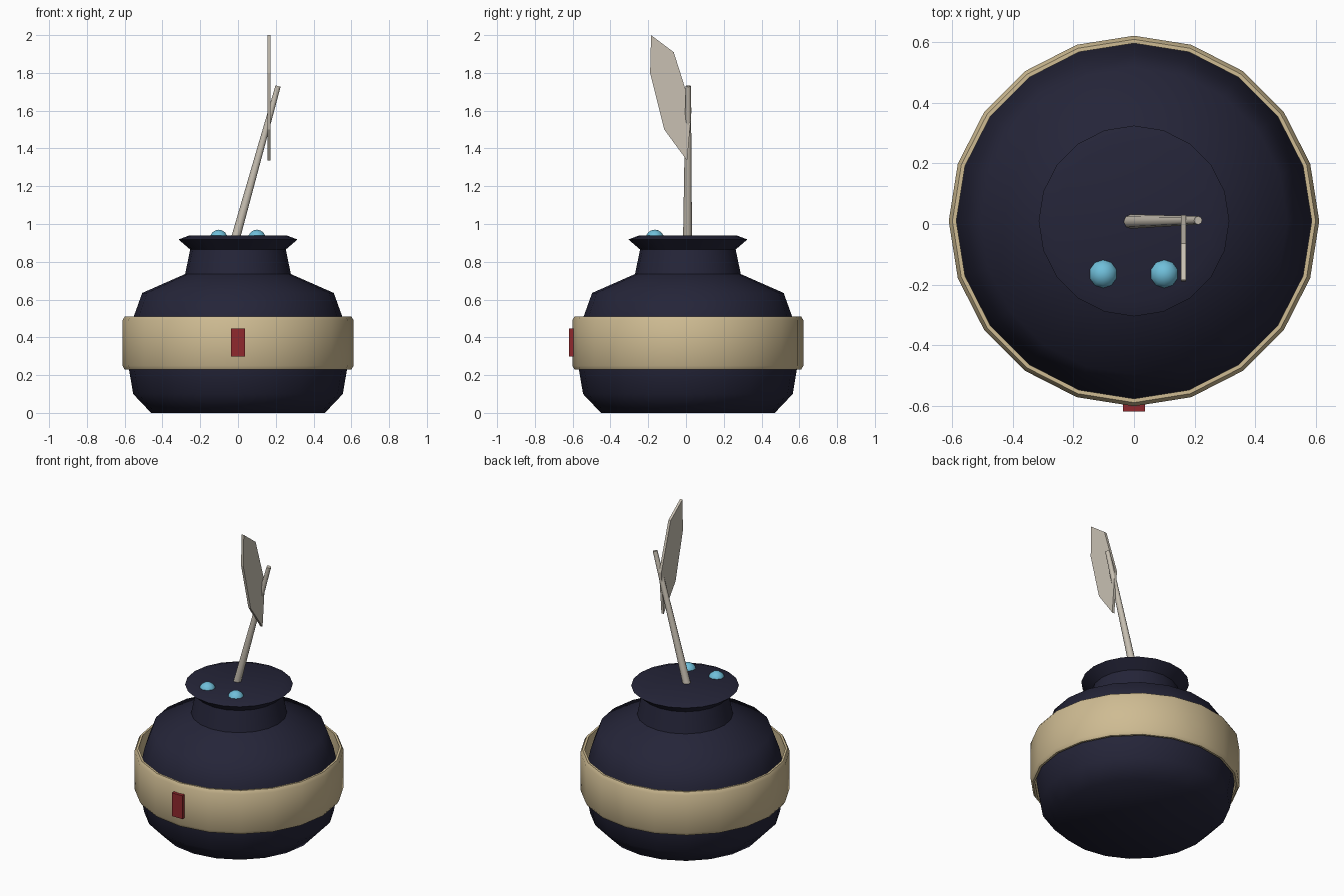
import bpy, math
from mathutils import Vector

if "Cube" in bpy.data.objects:
    bpy.data.objects.remove(bpy.data.objects["Cube"])

SIDES = 20
CY = 0.01  # pot axis in y


def material(name, rgb):
    m = bpy.data.materials.new(name)
    m.diffuse_color = (*rgb, 1)
    m.use_nodes = True
    m.node_tree.nodes["Principled BSDF"].inputs["Base Color"].default_value = m.diffuse_color
    return m


navy = material("navy", (0.018, 0.018, 0.04))
tan = material("tan", (0.62, 0.50, 0.29))
bone = material("bone", (0.58, 0.53, 0.45))
red = material("red", (0.28, 0.022, 0.026))
blue = material("sky_blue", (0.16, 0.52, 0.70))


def finish(ob, mat, angle=None):
    ob.data.materials.clear()
    ob.data.materials.append(mat)
    if angle:
        bpy.ops.object.select_all(action='DESELECT')
        ob.select_set(True)
        bpy.context.view_layer.objects.active = ob
        bpy.ops.object.shade_smooth_by_angle(angle=math.radians(angle))
    return ob


def mesh_object(name, verts, faces):
    me = bpy.data.meshes.new(name)
    me.from_pydata(verts, [], faces)
    ob = bpy.data.objects.new(name, me)
    bpy.context.collection.objects.link(ob)
    return ob


def lathe(name, profile, closed):
    """Spin (radius, z) points; closed joins last ring to first, otherwise caps the ends."""
    n, verts, faces = len(profile), [], []
    for r, z in profile:
        for i in range(SIDES):
            a = 2 * math.pi * i / SIDES
            verts.append((r * math.cos(a), CY + r * math.sin(a), z))
    for k in range(n if closed else n - 1):
        a0, b0 = k * SIDES, (k + 1) % n * SIDES
        for i in range(SIDES):
            j = (i + 1) % SIDES
            faces.append((a0 + i, a0 + j, b0 + j, b0 + i))
    if not closed:
        faces.append(tuple(reversed(range(SIDES))))
        faces.append(tuple(range((n - 1) * SIDES, n * SIDES)))
    return mesh_object(name, verts, faces)


# pot body with neck and flared lid
pot = lathe("pot_body", [(0.46, 0), (0.555, 0.10), (0.577, 0.23), (0.588, 0.34),
                         (0.552, 0.51), (0.507, 0.635), (0.28, 0.735), (0.253, 0.865),
                         (0.315, 0.918), (0.262, 0.938)], False)
finish(pot, navy, 50)

# bevelled belt around the pot
belt = lathe("belt", [(0.587, 0.23), (0.600, 0.23), (0.612, 0.25), (0.612, 0.49),
                      (0.600, 0.51), (0.587, 0.51)], True)
finish(belt, tan, 40)

# buckle plate
bpy.ops.mesh.primitive_cube_add(size=1, location=(0, -0.605, 0.373))
buckle = bpy.context.object
buckle.name = "buckle"
buckle.scale = (0.074, 0.03, 0.15)
finish(buckle, red)

# eyes
for side, x in (("left", -0.102), ("right", 0.1)):
    bpy.ops.mesh.primitive_uv_sphere_add(segments=10, ring_count=8, radius=0.05,
                                         location=(x, -0.165, 0.92))
    eye = bpy.context.object
    eye.name = side + "_eye"
    finish(eye, blue, 60)

# leaning tapered stick
p0, p1 = Vector((-0.02, 0.008, 0.90)), Vector((0.212, 0.012, 1.73))
bpy.ops.mesh.primitive_cone_add(vertices=8, radius1=0.024, radius2=0.014,
                                depth=(p1 - p0).length, location=(p0 + p1) / 2,
                                rotation=(p1 - p0).to_track_quat('Z', 'Y').to_euler())
stick = bpy.context.object
stick.name = "stick"
finish(stick, bone, 50)

# flat blade
outline = [(0.006, 1.335), (0.03, 1.61), (-0.065, 1.91), (-0.185, 2.0),
           (-0.19, 1.80), (-0.115, 1.50)]
n = len(outline)
verts = [(x, y, z) for x in (0.155, 0.171) for y, z in outline]
faces = [tuple(reversed(range(n))), tuple(range(n, 2 * n))]
faces += [(i, (i + 1) % n, n + (i + 1) % n, n + i) for i in range(n)]
finish(mesh_object("blade", verts, faces), bone)
